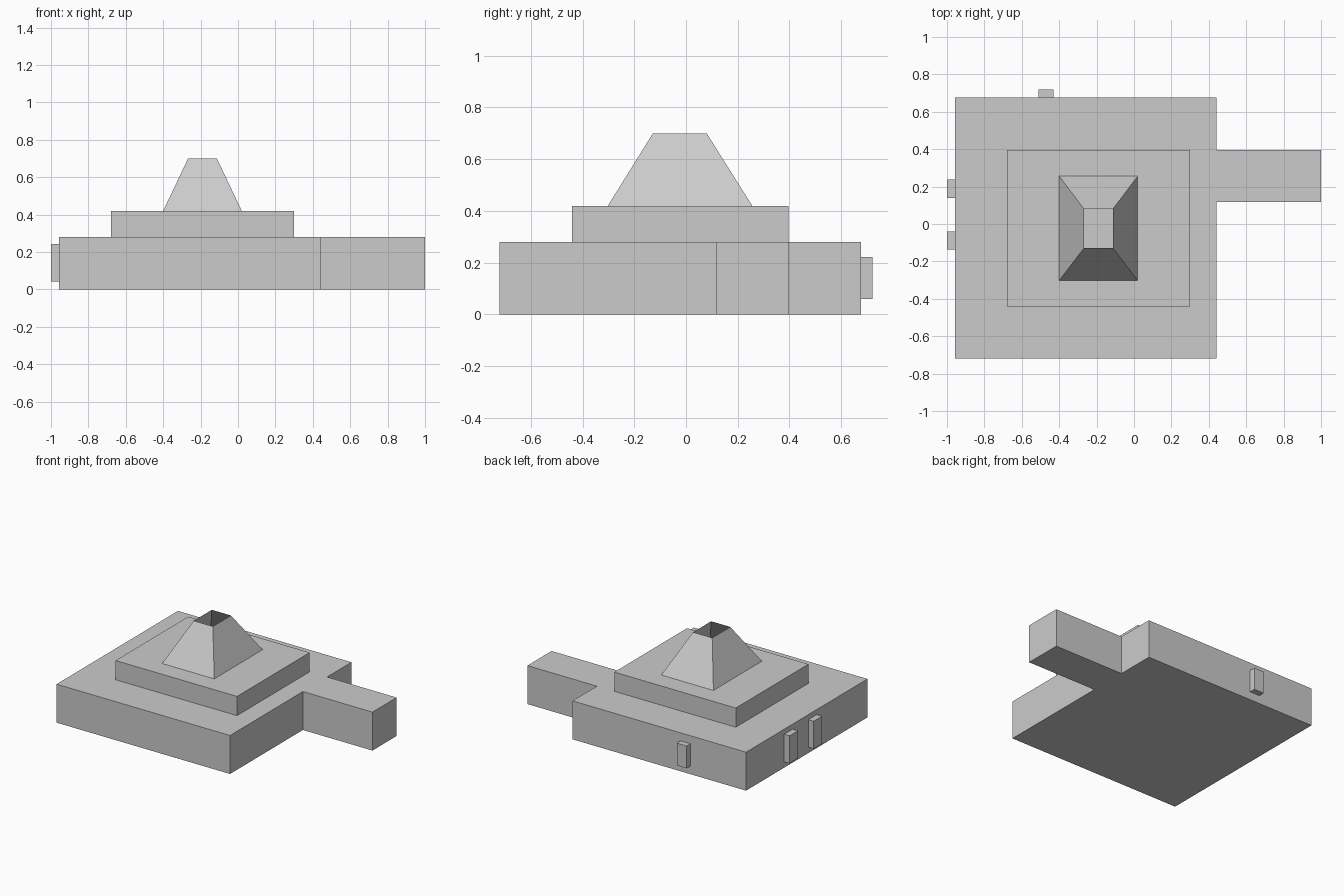
import bpy, bmesh

if "Cube" in bpy.data.objects:
    bpy.data.objects.remove(bpy.data.objects["Cube"])


def finish(name, bm):
    bmesh.ops.recalc_face_normals(bm, faces=bm.faces)
    mesh = bpy.data.meshes.new(name)
    bm.to_mesh(mesh)
    bm.free()
    obj = bpy.data.objects.new(name, mesh)
    bpy.context.collection.objects.link(obj)
    return obj


def rect(x0, x1, y0, y1):
    return [(x0, y0), (x1, y0), (x1, y1), (x0, y1)]


def prism(name, outline, z0, z1):
    """Closed solid: outline extruded from z0 to z1."""
    bm = bmesh.new()
    face = bm.faces.new([bm.verts.new((x, y, z0)) for x, y in outline])
    ext = bmesh.ops.extrude_face_region(bm, geom=[face], use_keep_orig=True)
    top = [v for v in ext["geom"] if isinstance(v, bmesh.types.BMVert)]
    bmesh.ops.translate(bm, verts=top, vec=(0, 0, z1 - z0))
    return finish(name, bm)


def open_hood(name, lower, upper, z0, z1):
    """Thin tapered shell, open at the top and bottom."""
    bm = bmesh.new()
    a = [bm.verts.new((x, y, z0)) for x, y in lower]
    b = [bm.verts.new((x, y, z1)) for x, y in upper]
    for i in range(4):
        j = (i + 1) % 4
        bm.faces.new((a[i], a[j], b[j], b[i]))
    return finish(name, bm)


# Base slab with side arm as one footprint
prism("base", [(-0.957, -0.72), (0.44, -0.72), (0.44, 0.118), (1.0, 0.118),
               (1.0, 0.396), (0.44, 0.396), (0.44, 0.676), (-0.957, 0.676)], 0, 0.28)

# Raised step
prism("upper_step", rect(-0.678, 0.30, -0.44, 0.396), 0.28, 0.42)

# Tapered hood, open at the top
open_hood("hood", rect(-0.40, 0.02, -0.302, 0.256),
          rect(-0.267, -0.113, -0.128, 0.08), 0.42, 0.70)

# Small blocks on the left and back walls
for i, y in enumerate((-0.137, 0.14)):
    prism(f"left_block_{i + 1}", rect(-1.0, -0.957, y, y + 0.097), 0.042, 0.243)
prism("back_block", rect(-0.51, -0.43, 0.676, 0.72), 0.06, 0.222)
